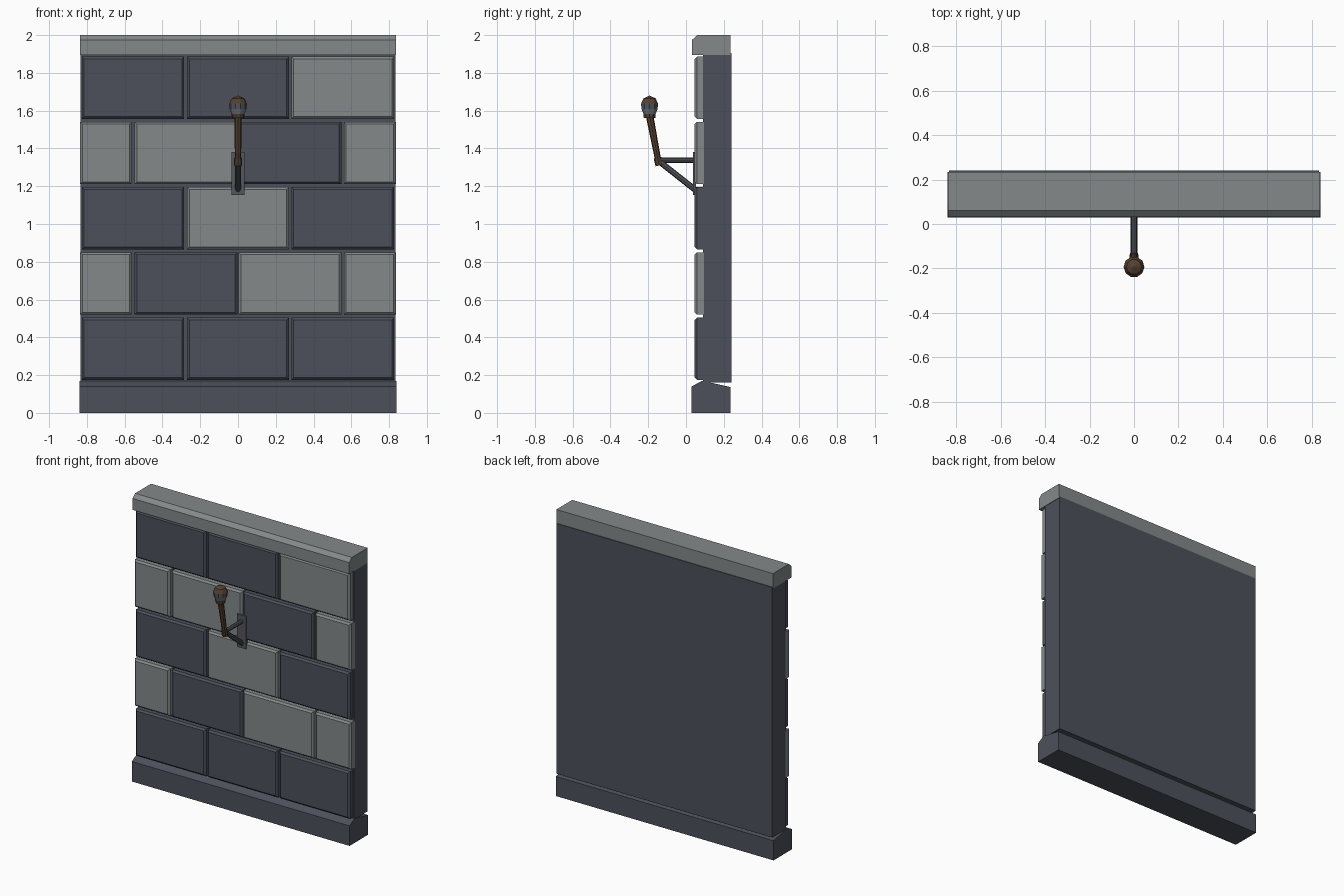
import bpy, bmesh
from mathutils import Vector

if "Cube" in bpy.data.objects:
    bpy.data.objects.remove(bpy.data.objects["Cube"])


def material(name, rgb):
    m = bpy.data.materials.new(name)
    m.use_nodes = True
    m.diffuse_color = (*rgb, 1)
    m.node_tree.nodes["Principled BSDF"].inputs["Base Color"].default_value = (*rgb, 1)
    return m


DARK = material("dark_stone", (0.073, 0.081, 0.105))
LIGHT = material("light_stone", (0.23, 0.25, 0.25))
IRON = material("iron", (0.085, 0.092, 0.105))
WOOD = material("brown_wood", (0.09, 0.052, 0.03))
STEEL = material("pale_metal", (0.17, 0.19, 0.2))


def finish(name, bm, *mats):
    bmesh.ops.recalc_face_normals(bm, faces=bm.faces)
    mesh = bpy.data.meshes.new(name)
    bm.to_mesh(mesh)
    bm.free()
    for m in mats:
        mesh.materials.append(m)
    obj = bpy.data.objects.new(name, mesh)
    bpy.context.collection.objects.link(obj)
    return obj


def box(name, lo, hi, mat, bevel=0):
    """Box between two corners, optionally with its front rim bevelled."""
    lo, hi = Vector(lo), Vector(hi)
    bm = bmesh.new()
    bmesh.ops.create_cube(bm, size=1)
    for v in bm.verts:
        v.co = (lo + hi) / 2 + v.co * (hi - lo)
    if bevel:
        rim = [e for e in bm.edges if all(v.co.y < lo.y + 0.001 for v in e.verts)]
        bmesh.ops.bevel(bm, geom=rim, offset=bevel, segments=1, affect='EDGES')
    return finish(name, bm, mat)


def extrude_x(name, profile, half, mat):
    """Run a (y, z) profile along the wall."""
    bm = bmesh.new()
    face = bm.faces.new([bm.verts.new((-half, y, z)) for y, z in profile])
    ext = bmesh.ops.extrude_face_region(bm, geom=[face])
    moved = [g for g in ext["geom"] if isinstance(g, bmesh.types.BMVert)]
    bmesh.ops.translate(bm, verts=moved, vec=(2 * half, 0, 0))
    return finish(name, bm, mat)


def rod(name, a, b, r1, r2, mat, sides=8):
    """Straight bar between two (y, z) points on the centre line."""
    a, b = Vector((0, *a)), Vector((0, *b))
    bm = bmesh.new()
    bmesh.ops.create_cone(bm, cap_ends=True, segments=sides, radius1=r1,
                          radius2=r2, depth=(b - a).length)
    turn = (b - a).to_track_quat('Z', 'Y').to_matrix()
    for v in bm.verts:
        v.co = (a + b) / 2 + turn @ v.co
    return finish(name, bm, mat)


# Wall core, plinth and coping
box("wall_core", (-0.833, 0.09, 0.16), (0.833, 0.24, 1.905), DARK)
extrude_x("plinth", [(0.03, 0), (0.03, 0.14), (0.085, 0.17), (0.235, 0.137), (0.235, 0)],
          0.84, DARK)
extrude_x("coping", [(0.032, 1.895), (0.032, 1.975), (0.06, 2), (0.235, 2), (0.235, 1.895)],
          0.836, LIGHT)

# Courses of facing blocks, bottom to top (D dark, L light)
wide = [(-0.826, -0.285), (-0.27, 0.27), (0.282, 0.826)]
offset = [(-0.836, -0.563), (-0.547, -0.003), (0.003, 0.547), (0.56, 0.836)]
for row, colours in enumerate(["DDD", "LDLL", "DLD", "LLDL", "DDL"]):
    z = 0.175 + row * 0.3455
    for col, (x0, x1) in enumerate(offset if row % 2 else wide):
        mat = LIGHT if colours[col] == "L" else DARK
        box(f"block_{row + 1}_{col + 1}", (x0, 0.046, z), (x1, 0.095, z + 0.329), mat, 0.012)

# Wall bracket
box("bracket_plate", (-0.035, 0.038, 1.153), (0.035, 0.052, 1.382), IRON)
rod("bracket_arm", (0.045, 1.338), (-0.15, 1.338), 0.014, 0.014, IRON)
rod("bracket_brace", (0.05, 1.18), (-0.14, 1.33), 0.016, 0.016, IRON)

# Torch
rod("torch_cuff", (-0.141, 1.31), (-0.15, 1.35), 0.021, 0.021, WOOD)
rod("torch_handle", (-0.145, 1.325), (-0.193, 1.575), 0.016, 0.02, WOOD)

# Faceted torch head, coloured in bands by height
bm = bmesh.new()
profile = [(0, 1.56), (0.032, 1.56), (0.034, 1.583), (0.045, 1.61),
           (0.047, 1.637), (0.034, 1.665), (0, 1.68)]
pts = [bm.verts.new((r, -0.193, z)) for r, z in profile]
edges = [bm.edges.new(pair) for pair in zip(pts, pts[1:])]
bmesh.ops.spin(bm, geom=pts + edges, cent=(0, -0.193, 0), axis=(0, 0, 1),
               angle=6.283185, steps=10)
bmesh.ops.remove_doubles(bm, verts=bm.verts, dist=0.0005)
for f in bm.faces:
    h = f.calc_center_median().z
    f.material_index = 0 if h < 1.585 or h > 1.64 else 1 if h < 1.612 else 2
finish("torch_head", bm, WOOD, STEEL, IRON)
